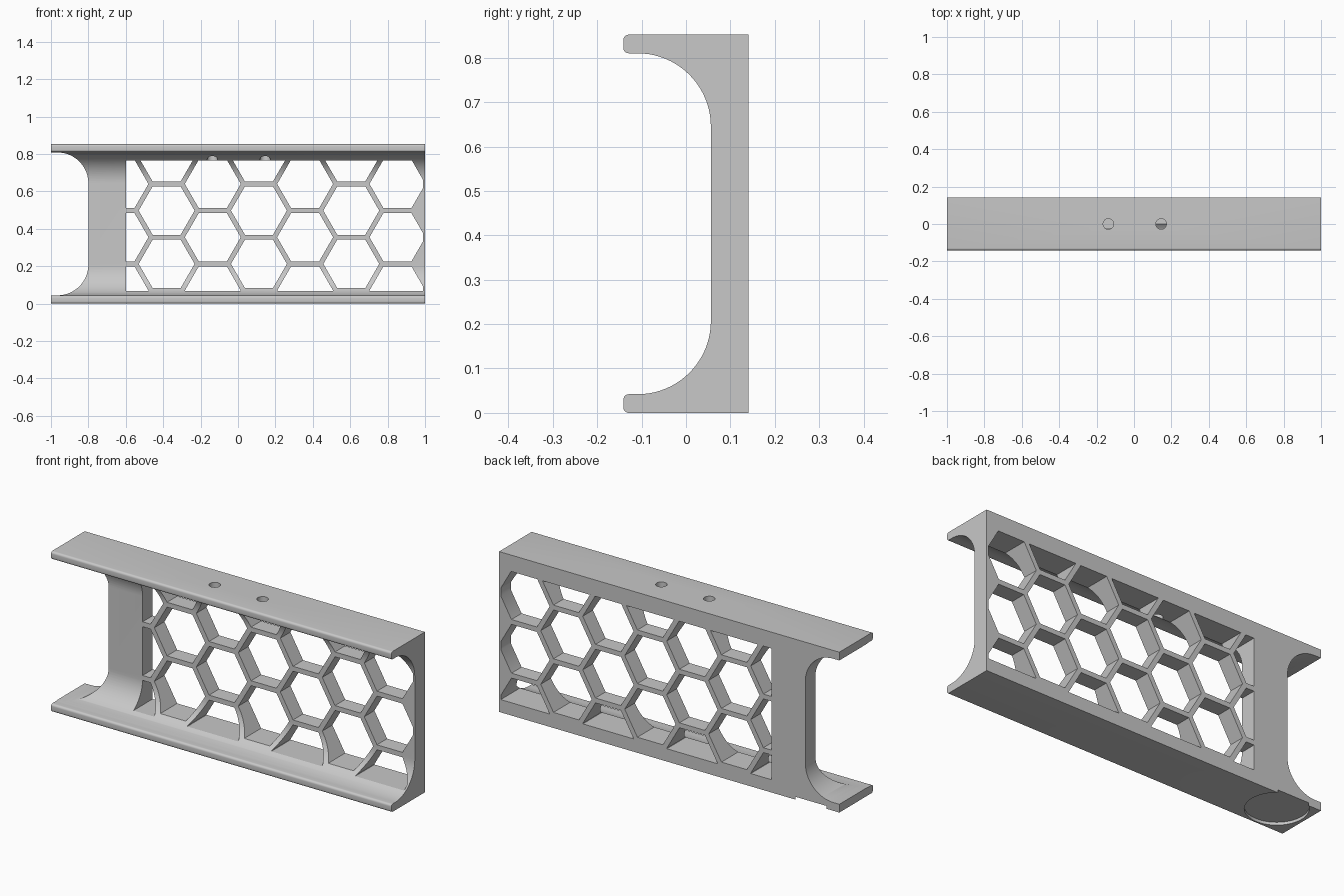
import bpy, bmesh, math
from mathutils import Matrix, Vector

cube = bpy.data.objects.get("Cube")
if cube:
    bpy.data.objects.remove(cube, do_unlink=True)

H = 0.852        # overall height
D = 0.141        # half depth
FLANGE = 0.042   # flange thickness
R = 0.165        # inner fillet radius
WEB = 0.056      # front face of the web

grey = bpy.data.materials.new("plain grey")
grey.use_nodes = True
colour = (0.58, 0.58, 0.58, 1)
grey.diffuse_color = colour
grey.node_tree.nodes["Principled BSDF"].inputs["Base Color"].default_value = colour


def arc(cu, cv, r, a0, a1, n=20):
    """Points on an arc, angles in degrees."""
    angles = [math.radians(a0 + (a1 - a0) * i / n) for i in range(n + 1)]
    return [(cu + r * math.cos(a), cv + r * math.sin(a)) for a in angles]


def make(name, bm):
    bmesh.ops.recalc_face_normals(bm, faces=bm.faces)
    mesh = bpy.data.meshes.new(name)
    bm.to_mesh(mesh)
    bm.free()
    mesh.materials.append(grey)
    obj = bpy.data.objects.new(name, mesh)
    bpy.context.collection.objects.link(obj)
    return obj


def extrude(bm, faces, vec):
    out = bmesh.ops.extrude_face_region(bm, geom=faces)
    verts = [g for g in out["geom"] if isinstance(g, bmesh.types.BMVert)]
    bmesh.ops.translate(bm, verts=verts, vec=vec)


def cut(target, cutter):
    cutter.hide_render = True
    mod = target.modifiers.new("cut", "BOOLEAN")
    mod.operation, mod.solver, mod.object = "DIFFERENCE", "EXACT", cutter
    bpy.context.view_layer.objects.active = target
    bpy.ops.object.modifier_apply(modifier=mod.name)
    bpy.data.objects.remove(cutter, do_unlink=True)


# Channel: half of the C section, mirrored in height and extruded along x
tip = 0.012
lower = [(D, 0)]
lower += arc(-D + tip, tip, tip, 270, 180, 6)
lower += arc(-D + tip, FLANGE - tip, tip, 180, 90, 6)
lower += arc(WEB - R, FLANGE + R, R, -90, 0)
section = lower + [(y, H - z) for y, z in reversed(lower)]
bm = bmesh.new()
face = bm.faces.new([bm.verts.new((-1, y, z)) for y, z in section])
extrude(bm, [face], (2, 0, 0))
frame = make("honeycomb_channel", bm)

# Rounded notch through the open end
gap = FLANGE + 0.002
side = [(-1.2, gap)] + arc(-0.8 - R, gap + R, R, -90, 0)
outline = side + [(x, H - z) for x, z in reversed(side)]
bm = bmesh.new()
face = bm.faces.new([bm.verts.new((x, -0.3, z)) for x, z in outline])
extrude(bm, [face], (0, 0.6, 0))
cut(frame, make("notch_cutter", bm))

# Honeycomb: hexagons trimmed to the window, then pushed through the web
pitch, wall = 0.285, 0.026
radius = (pitch - wall) / math.sqrt(3)
bm = bmesh.new()
for col in range(-3, 4):
    for row in range(4):
        cx = 0.112 + col * pitch * math.sqrt(3) / 2
        cz = 0.5 * H + (row - 1.75 + 0.5 * (col % 2)) * pitch
        pts = arc(cx, cz, radius, 0, 300, 5)
        bm.faces.new([bm.verts.new((x, -0.3, z)) for x, z in pts])
window = [((-0.6, 0, 0), (-1, 0, 0)), ((0.99, 0, 0), (1, 0, 0)),
          ((0, 0, 0.068), (0, 0, -1)), ((0, 0, 0.765), (0, 0, 1))]
for co, no in window:
    geom = bm.verts[:] + bm.edges[:] + bm.faces[:]
    bmesh.ops.bisect_plane(bm, geom=geom, plane_co=co, plane_no=no, clear_outer=True)
extrude(bm, bm.faces[:], (0, 0.6, 0))
cut(frame, make("honeycomb_cutter", bm))

# Two drilled holes in the top flange and a shallow round pocket underneath
drills = [(-0.137, 0, H, 0.028, 0.24, 32), (0.145, 0, H, 0.028, 0.24, 32),
          (-0.834, 0.024, 0, 0.149, 0.03, 64)]
for x, y, z, r, depth, sides in drills:
    bm = bmesh.new()
    bmesh.ops.create_cone(bm, cap_ends=True, segments=sides, radius1=r, radius2=r,
                          depth=depth, matrix=Matrix.Translation(Vector((x, y, z))))
    cut(frame, make("drill_cutter", bm))

# Smooth the fillets and keep the edges sharp
bpy.ops.object.select_all(action="DESELECT")
frame.select_set(True)
bpy.context.view_layer.objects.active = frame
bpy.ops.object.shade_smooth_by_angle(angle=math.radians(30))
